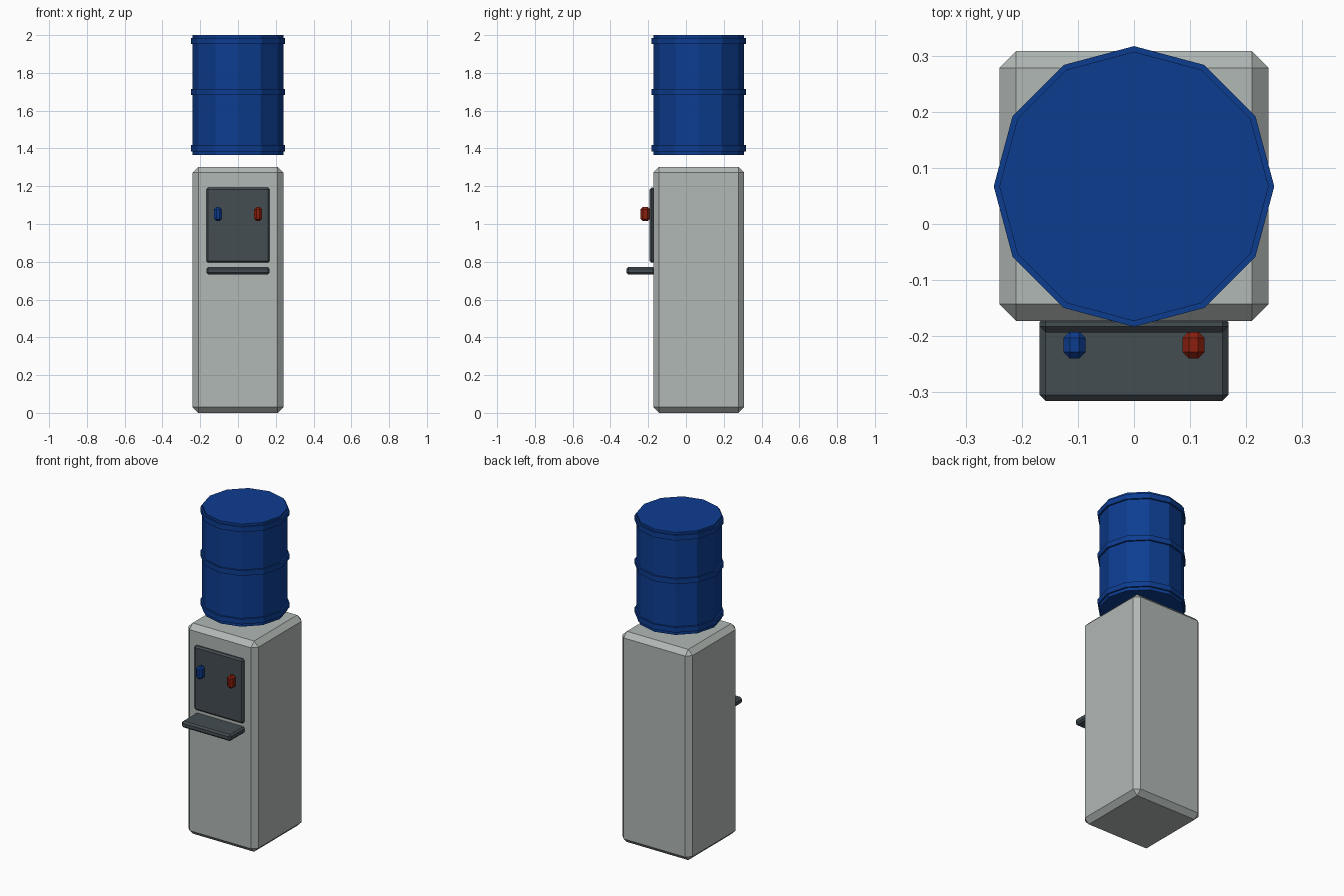
import bpy
import math

default = bpy.data.objects.get("Cube")
if default:
    bpy.data.objects.remove(default, do_unlink=True)


def material(name, rgb):
    mat = bpy.data.materials.new(name)
    mat.use_nodes = True
    color = (*rgb, 1.0)
    mat.diffuse_color = color
    mat.node_tree.nodes["Principled BSDF"].inputs["Base Color"].default_value = color
    return mat


GREY = material("light grey plastic", (0.44, 0.48, 0.46))
DARK = material("dark grey plastic", (0.058, 0.074, 0.084))
BLUE = material("bottle blue", (0.004, 0.046, 0.28))
RED = material("hot tap red", (0.26, 0.014, 0.004))


def finish(obj, name, mat, bevel=0):
    obj.name = name
    obj.data.materials.append(mat)
    if bevel:
        mod = obj.modifiers.new("chamfer", "BEVEL")
        mod.width = bevel
        mod.segments = 1
        mod.limit_method = "ANGLE"
    return obj


def box(name, low, high, mat, bevel):
    center = [(a + b) / 2 for a, b in zip(low, high)]
    bpy.ops.mesh.primitive_cube_add(size=1, location=center)
    obj = bpy.context.object
    size = [b - a for a, b in zip(low, high)]
    for v in obj.data.vertices:
        v.co = [c * s for c, s in zip(v.co, size)]
    return finish(obj, name, mat, bevel)


def drum(name, radius, bottom, top, mat):
    bpy.ops.mesh.primitive_cylinder_add(
        vertices=12, radius=radius, depth=top - bottom,
        location=(0, 0.067, (bottom + top) / 2))
    return finish(bpy.context.object, name, mat)


# Cabinet with chamfered edges
box("cabinet", (-0.24, -0.173, 0), (0.24, 0.308, 1.302), GREY, 0.03)

# Tap panel and drip tray
box("tap_panel", (-0.168, -0.193, 0.795), (0.168, -0.165, 1.192), DARK, 0.01)
box("drip_tray", (-0.168, -0.315, 0.732), (0.168, -0.165, 0.772), DARK, 0.01)

# Cold and hot taps
for name, x, mat in (("cold_tap", -0.106, BLUE), ("hot_tap", 0.106, RED)):
    box(name, (x - 0.02, -0.24, 1.015), (x + 0.02, -0.191, 1.09), mat, 0.012)

# Water bottle with raised bands
drum("water_bottle", 0.24, 1.366, 2.0, BLUE)
for name, z in (("lower_band", 1.401), ("middle_band", 1.7), ("upper_band", 1.97)):
    drum(name, 0.25, z - 0.016, z + 0.016, BLUE)
